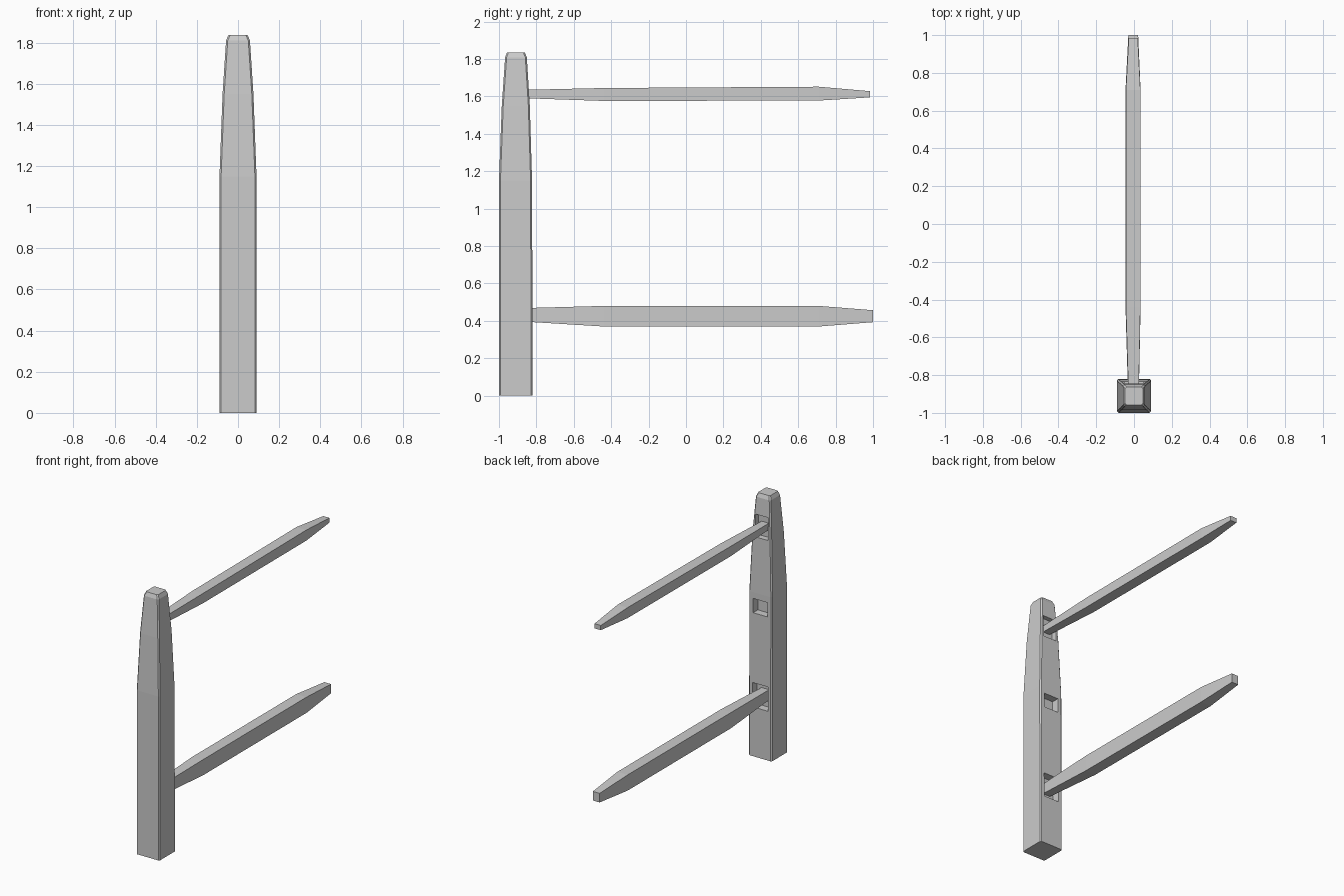
import bpy, bmesh

if "Cube" in bpy.data.objects:
    bpy.data.objects.remove(bpy.data.objects["Cube"])


def loft(name, sections, bevel=0.0):
    """Skin four-cornered rings; each section is a list of 4 points."""
    bm = bmesh.new()
    rings = [[bm.verts.new(p) for p in s] for s in sections]
    for a, b in zip(rings, rings[1:]):
        for i in range(4):
            j = (i + 1) % 4
            bm.faces.new((a[i], a[j], b[j], b[i]))
    bm.faces.new(rings[0])
    bm.faces.new(rings[-1])
    bmesh.ops.recalc_face_normals(bm, faces=bm.faces[:])
    if bevel:
        # soften only the long corner edges
        edges = [e for e in bm.edges
                 if abs(e.verts[0].co.z - e.verts[1].co.z) > 0.02]
        bmesh.ops.bevel(bm, geom=edges, offset=bevel, segments=1,
                        affect='EDGES', profile=0.5)
    mesh = bpy.data.meshes.new(name)
    bm.to_mesh(mesh)
    bm.free()
    obj = bpy.data.objects.new(name, mesh)
    bpy.context.collection.objects.link(obj)
    return obj


def flat_ring(z, x, y0, y1):
    return [(-x, y0, z), (x, y0, z), (x, y1, z), (-x, y1, z)]


def upright_ring(y, x0, x1, z0, z1):
    return [(x0, y, z0), (x1, y, z0), (x1, y, z1), (x0, y, z1)]


# Post: square, tapering towards a chamfered top
post = loft("post", [
    flat_ring(0.0, 0.09, -1.0, -0.82),
    flat_ring(1.15, 0.09, -1.0, -0.823),
    flat_ring(1.55, 0.075, -0.985, -0.835),
    flat_ring(1.81, 0.058, -0.967, -0.851),
    flat_ring(1.836, 0.047, -0.957, -0.862),
], bevel=0.008)

# Mortise recesses in the back face of the post
for label, z0, z1, hw in (("lower", 0.345, 0.515, 0.06),
                          ("middle", 1.005, 1.105, 0.055),
                          ("upper", 1.535, 1.69, 0.05)):
    cutter = loft(label + "_mortise_cutter", [
        upright_ring(-0.875, -hw, hw, z0, z1),
        upright_ring(-0.75, -hw, hw, z0, z1)])
    cutter.hide_render = True
    cutter.hide_set(True)
    cut = post.modifiers.new(label + "_mortise", 'BOOLEAN')
    cut.operation = 'DIFFERENCE'
    cut.solver = 'EXACT'
    cut.object = cutter

# Rails: rough-hewn bars, tapered at both ends
loft("lower_rail", [
    upright_ring(-0.88, -0.032, 0.026, 0.397, 0.468),
    upright_ring(-0.44, -0.045, 0.035, 0.37, 0.48),
    upright_ring(0.71, -0.045, 0.035, 0.37, 0.48),
    upright_ring(1.0, -0.03, 0.022, 0.393, 0.457)])
loft("upper_rail", [
    upright_ring(-0.88, -0.03, 0.025, 1.591, 1.635),
    upright_ring(-0.44, -0.043, 0.034, 1.576, 1.645),
    upright_ring(0.71, -0.043, 0.034, 1.578, 1.652),
    upright_ring(0.985, -0.028, 0.02, 1.595, 1.628)])
